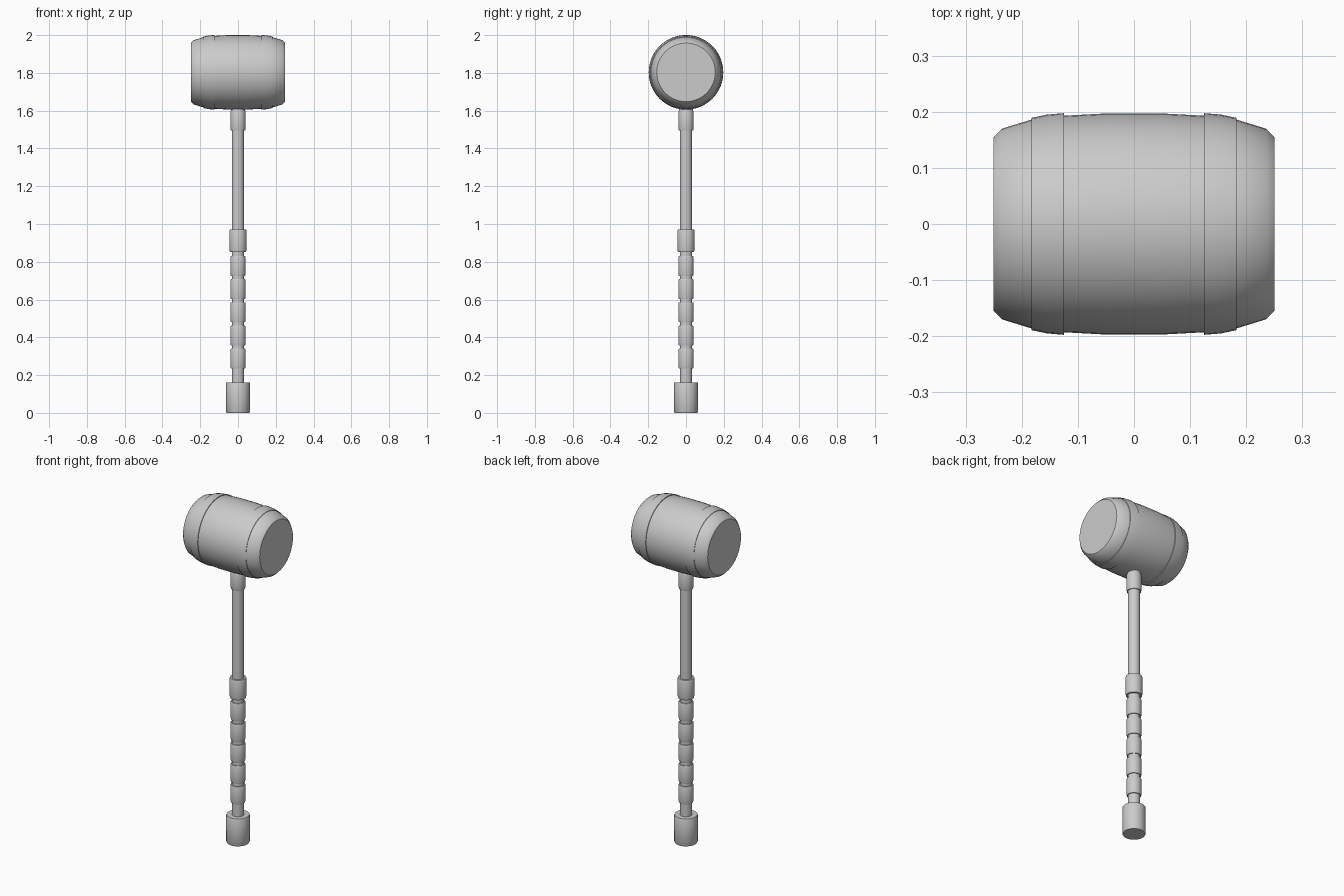
import bpy, bmesh, math
from mathutils import Matrix, Vector

if "Cube" in bpy.data.objects:
    bpy.data.objects.remove(bpy.data.objects["Cube"])

HEAD_Z = 1.803
ALONG_X = Matrix.Translation((0, 0, HEAD_Z)) @ Matrix.Rotation(math.pi / 2, 4, 'Y')


def lathe(name, profile, sides=32, matrix=Matrix(), closed=False):
    """Spin (radius, height) points round z, then place with matrix."""
    bm = bmesh.new()
    pts = [bm.verts.new((r, 0, h)) for r, h in profile]
    edges = [bm.edges.new(p) for p in zip(pts, pts[1:])]
    if closed:
        edges.append(bm.edges.new((pts[-1], pts[0])))
    bmesh.ops.spin(bm, geom=pts + edges, cent=(0, 0, 0), axis=(0, 0, 1),
                   angle=math.tau, steps=sides, use_duplicate=False)
    bmesh.ops.remove_doubles(bm, verts=bm.verts, dist=1e-5)
    bmesh.ops.transform(bm, matrix=matrix, verts=bm.verts)
    bmesh.ops.recalc_face_normals(bm, faces=bm.faces)
    mesh = bpy.data.meshes.new(name)
    bm.to_mesh(mesh)
    bm.free()
    obj = bpy.data.objects.new(name, mesh)
    bpy.context.collection.objects.link(obj)
    bpy.ops.object.select_all(action='DESELECT')
    obj.select_set(True)
    bpy.context.view_layer.objects.active = obj
    bpy.ops.object.shade_smooth_by_angle(angle=math.radians(35))
    return obj


# Barrel-shaped head, lying along x
half = [(0.197, 0.05), (0.193, 0.125), (0.186, 0.183), (0.17, 0.235), (0.155, 0.25), (0, 0.25)]
lathe("head", [(r, -h) for r, h in reversed(half)] + half, 48, ALONG_X)

# Bands round the head, following its taper
for side, s in (("left", -1), ("right", 1)):
    band = [(0.19, 0.125), (0.1975, 0.125), (0.195, 0.155), (0.189, 0.183), (0.183, 0.183)]
    lathe(f"{side}_band", [(r, s * h) for r, h in band], 48, ALONG_X, closed=True)

# Shaft, running from the pommel into the head
lathe("shaft", [(0, 0.12), (0.033, 0.12), (0.033, 1.63), (0, 1.63)])


def sleeve(name, radius, bottom, top, chamfer=0.008):
    lathe(name, [(0.032, bottom), (radius - chamfer * 0.4, bottom), (radius, bottom + chamfer * 2),
                 (radius, top - chamfer), (radius - chamfer * 0.4, top), (0.032, top)], closed=True)


# Sleeves below the head and above the grip
sleeve("neck_sleeve", 0.041, 1.495, 1.60)
lathe("neck_top", [(0.032, 1.59), (0.036, 1.59), (0.036, 1.625), (0.032, 1.625)], closed=True)
sleeve("grip_collar", 0.046, 0.853, 0.97)

# Grip rings
for i in range(5):
    z = 0.235 + i * 0.1225
    sleeve(f"grip_ring_{i + 1}", 0.041, z, z + 0.105)

# Pommel
lathe("pommel", [(0, 0), (0.06, 0), (0.063, 0.006), (0.063, 0.158), (0.061, 0.162), (0, 0.162)])
